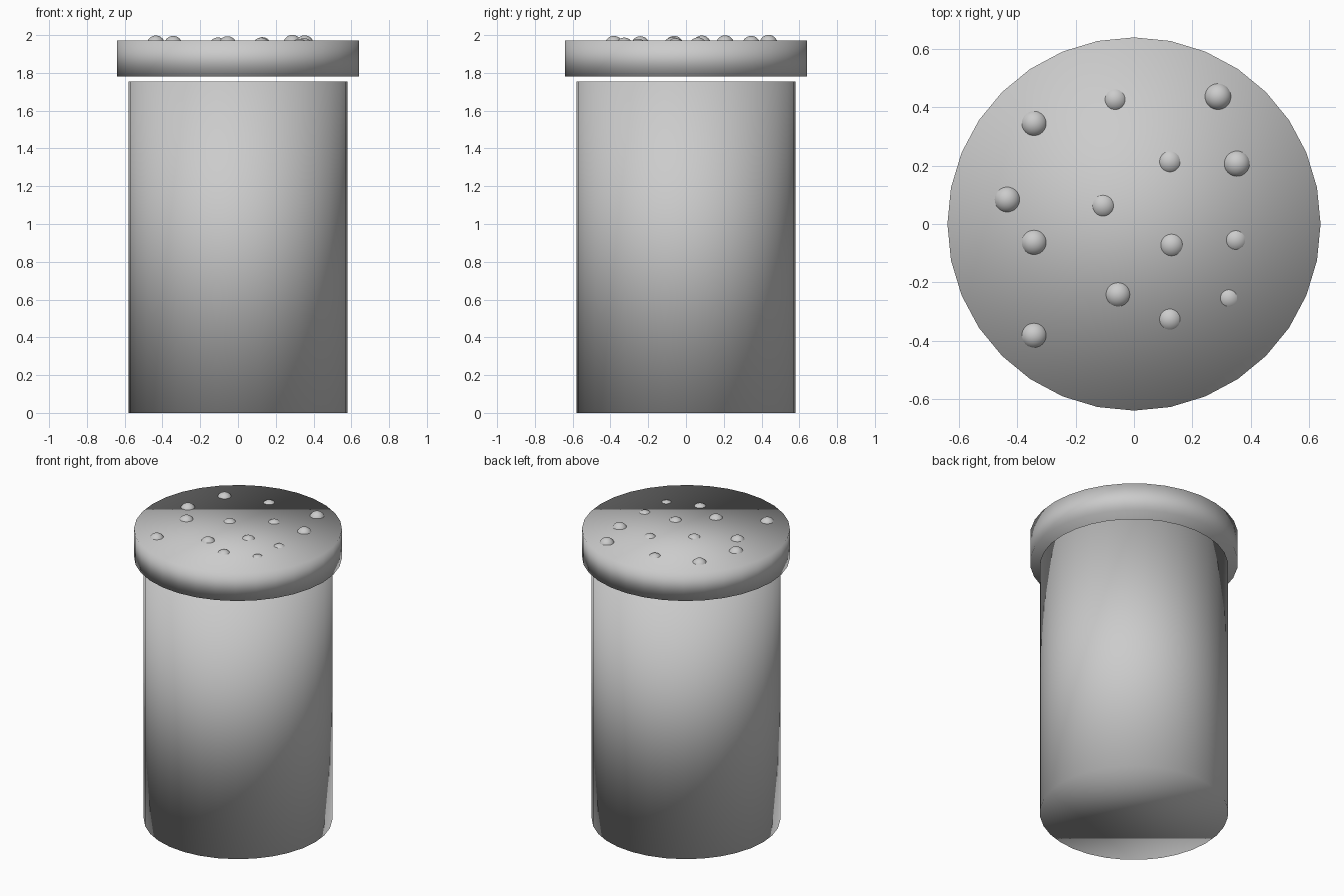
import bpy
import math

if "Cube" in bpy.data.objects:
    bpy.data.objects.remove(bpy.data.objects["Cube"])

grey = bpy.data.materials.new("light_grey")
grey.diffuse_color = (0.6, 0.6, 0.6, 1)
grey.use_nodes = True
grey.node_tree.nodes["Principled BSDF"].inputs["Base Color"].default_value = grey.diffuse_color


def finish(name):
    obj = bpy.context.object
    obj.name = name
    obj.data.materials.append(grey)
    bpy.ops.object.shade_smooth()
    return obj


def cylinder(name, radius, bottom, top):
    bpy.ops.mesh.primitive_cylinder_add(
        vertices=32, radius=radius, depth=top - bottom,
        location=(0, 0, (bottom + top) / 2))
    return finish(name)


# Container and the lid floating just above it
LID_TOP = 1.971
cylinder("container_body", 0.58, 0.0, 1.755)
cylinder("lid", 0.64, 1.78, LID_TOP)

# Beads of equal size sunk to different depths: x, y, radius showing at the lid
BEAD_RADIUS = 0.048
beads = [
    (-0.343, 0.345, 0.042), (-0.065, 0.427, 0.0345), (0.288, 0.437, 0.0445),
    (0.123, 0.214, 0.0355), (0.353, 0.207, 0.0435), (-0.435, 0.084, 0.043),
    (-0.106, 0.063, 0.036), (-0.343, -0.063, 0.042), (0.129, -0.072, 0.0375),
    (0.349, -0.055, 0.0325), (-0.055, -0.242, 0.041), (0.123, -0.327, 0.0355),
    (0.325, -0.254, 0.029), (-0.343, -0.382, 0.042),
]
for i, (x, y, showing) in enumerate(beads, 1):
    z = LID_TOP - math.sqrt(BEAD_RADIUS ** 2 - showing ** 2)
    bpy.ops.mesh.primitive_uv_sphere_add(
        segments=32, ring_count=16, radius=BEAD_RADIUS, location=(x, y, z))
    finish(f"lid_bead_{i}")
